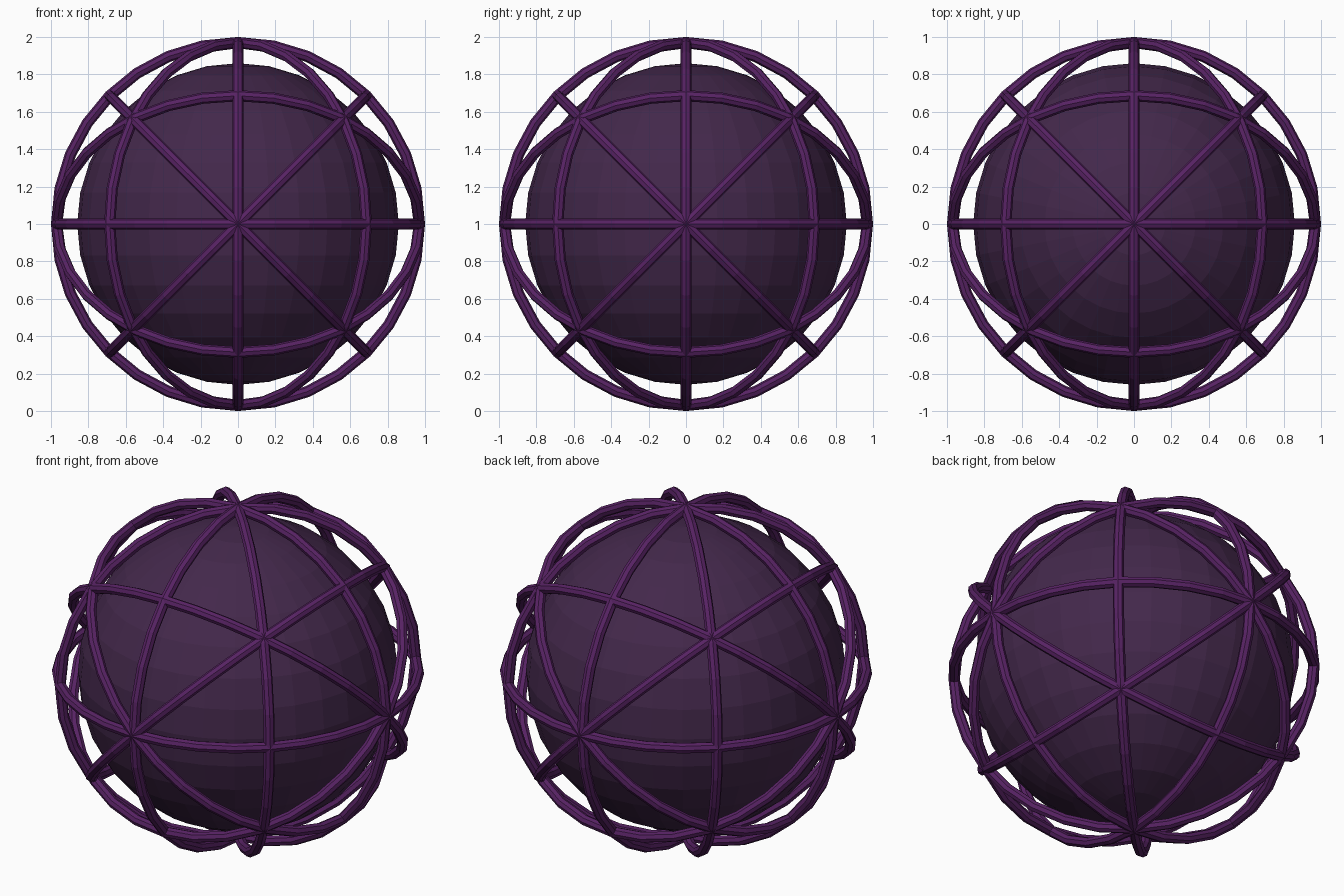
import bpy
from mathutils import Vector

if "Cube" in bpy.data.objects:
    bpy.data.objects.remove(bpy.data.objects["Cube"])


def material(name, rgb):
    m = bpy.data.materials.new(name)
    m.diffuse_color = (*rgb, 1)
    m.use_nodes = True
    m.node_tree.nodes["Principled BSDF"].inputs["Base Color"].default_value = m.diffuse_color
    return m


core_mat = material("dark plum", (0.056, 0.021, 0.070))
ring_mat = material("bright purple", (0.095, 0.016, 0.125))
CENTRE = (0, 0, 1)

# Inner ball
bpy.ops.mesh.primitive_uv_sphere_add(segments=32, ring_count=16, radius=0.86, location=CENTRE)
ball = bpy.context.object
ball.name = "inner_ball"
ball.data.materials.append(core_mat)

# Cage: one great-circle ring for each mirror plane of a cube
normals = [(1, 0, 0), (0, 1, 0), (0, 0, 1),
           (1, 1, 0), (1, -1, 0), (1, 0, 1),
           (1, 0, -1), (0, 1, 1), (0, 1, -1)]
for i, n in enumerate(normals):
    turn = Vector((0, 0, 1)).rotation_difference(Vector(n).normalized())
    bpy.ops.mesh.primitive_torus_add(major_segments=32, minor_segments=8,
                                     major_radius=0.97, minor_radius=0.03,
                                     location=CENTRE, rotation=turn.to_euler())
    ring = bpy.context.object
    ring.name = f"cage_ring_{i + 1}"
    ring.data.materials.append(ring_mat)
